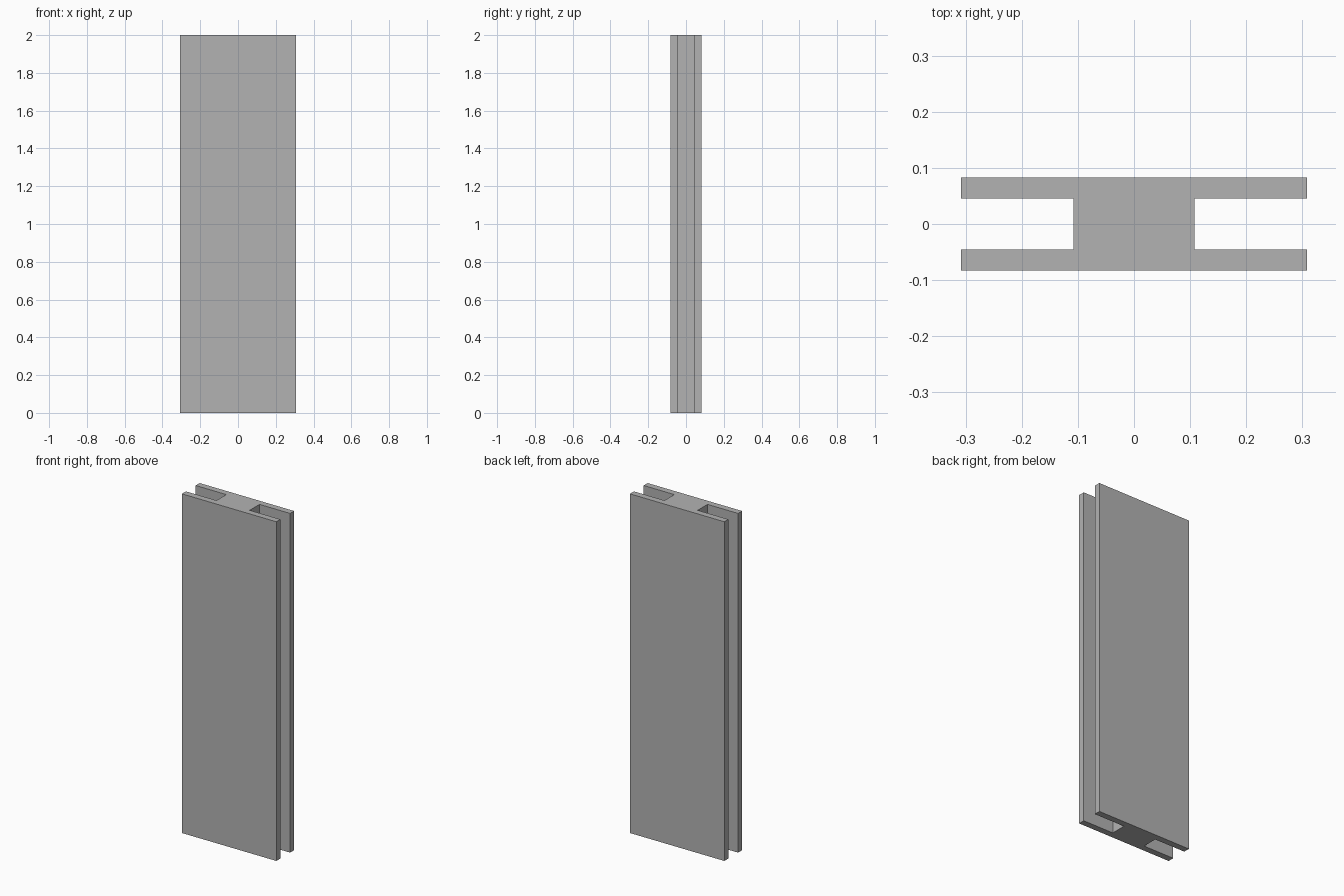
import bpy
import bmesh

default = bpy.data.objects.get("Cube")
if default:
    bpy.data.objects.remove(default, do_unlink=True)

HEIGHT = 2.0
FLANGE_X, FLANGE_Y = 0.308, 0.083   # outer half width and half depth
WEB_X, SLOT_Y = 0.108, 0.0455       # half width of the web, half depth of the slots

# Plain grey finish
grey = bpy.data.materials.new("plain_grey")
grey.use_nodes = True
colour = (0.45, 0.45, 0.45, 1.0)
grey.diffuse_color = colour
grey.node_tree.nodes["Principled BSDF"].inputs["Base Color"].default_value = colour

# H-shaped outline: the right half, then the same points turned half a circle
half = [(FLANGE_X, -FLANGE_Y), (FLANGE_X, -SLOT_Y), (WEB_X, -SLOT_Y),
        (WEB_X, SLOT_Y), (FLANGE_X, SLOT_Y), (FLANGE_X, FLANGE_Y)]
outline = half + [(-x, -y) for x, y in half]

# Extrude the outline into the bar
bm = bmesh.new()
base = bm.faces.new([bm.verts.new((x, y, 0)) for x, y in outline])
top = bmesh.ops.extrude_face_region(bm, geom=[base], use_keep_orig=True)
verts = [v for v in top["geom"] if isinstance(v, bmesh.types.BMVert)]
bmesh.ops.translate(bm, verts=verts, vec=(0, 0, HEIGHT))
bmesh.ops.recalc_face_normals(bm, faces=bm.faces)

mesh = bpy.data.meshes.new("h_profile_bar")
bm.to_mesh(mesh)
bm.free()
mesh.materials.append(grey)
bar = bpy.data.objects.new("h_profile_bar", mesh)
bpy.context.collection.objects.link(bar)
